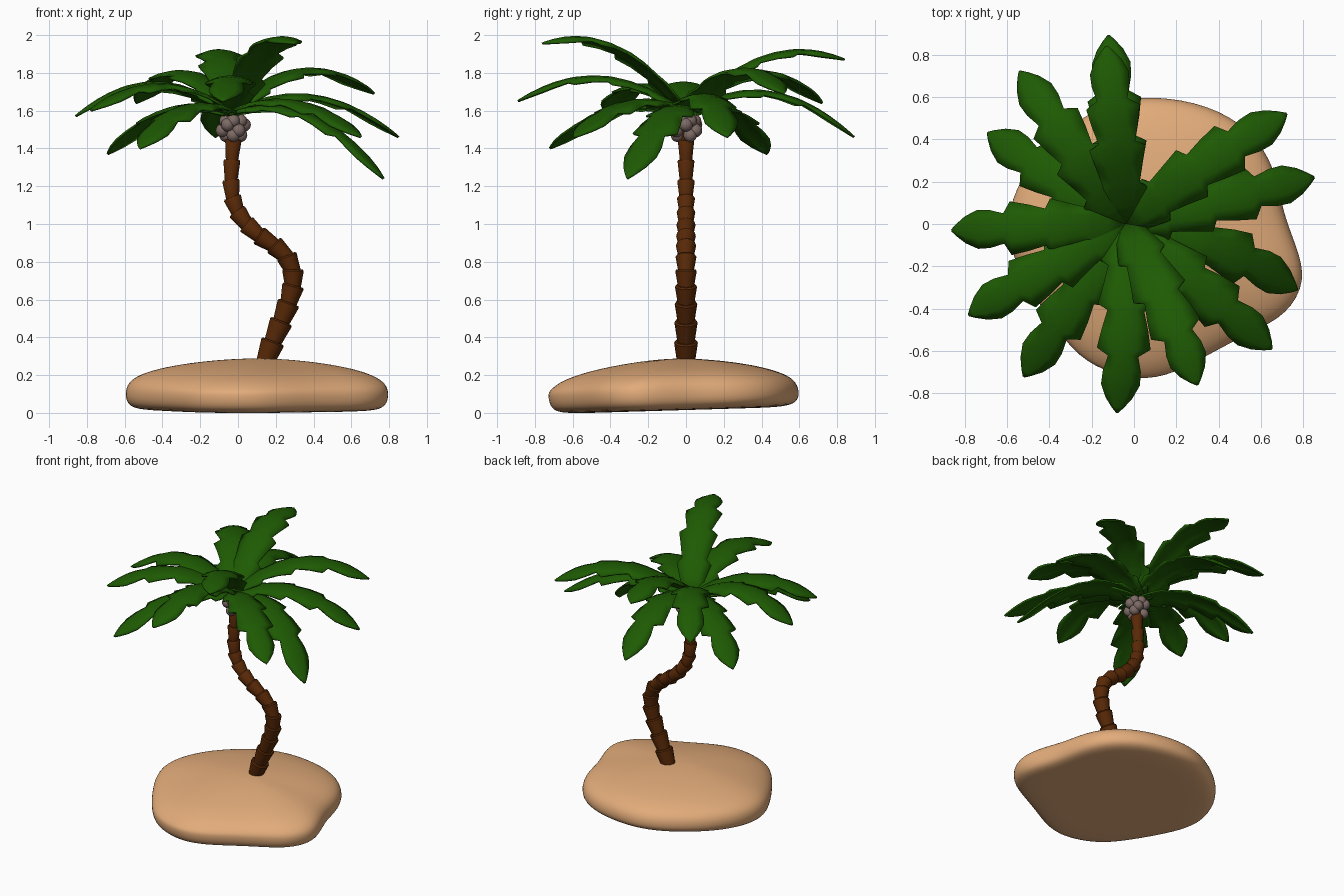
import bpy, bmesh, math
from mathutils import Vector

cube = bpy.data.objects.get("Cube")
if cube:
    bpy.data.objects.remove(cube, do_unlink=True)


def material(name, rgb):
    m = bpy.data.materials.new(name)
    m.use_nodes = True
    m.diffuse_color = (*rgb, 1)
    bsdf = m.node_tree.nodes["Principled BSDF"]
    bsdf.inputs["Base Color"].default_value = (*rgb, 1)
    bsdf.inputs["Roughness"].default_value = 0.8
    return m


sand = material("sand", (0.76, 0.41, 0.195))
bark = material("bark", (0.10, 0.022, 0.002))
leaf = material("leaf green", (0.013, 0.103, 0.001))
shell = material("coconut shell", (0.205, 0.145, 0.13))


def finish(bm, name, mat, angle):
    bmesh.ops.recalc_face_normals(bm, faces=bm.faces[:])
    mesh = bpy.data.meshes.new(name)
    bm.to_mesh(mesh)
    bm.free()
    mesh.materials.append(mat)
    obj = bpy.data.objects.new(name, mesh)
    bpy.context.collection.objects.link(obj)
    bpy.ops.object.select_all(action="DESELECT")
    obj.select_set(True)
    bpy.context.view_layer.objects.active = obj
    bpy.ops.object.shade_smooth_by_angle(angle=math.radians(angle))
    return obj


def bridge(bm, a, b, closed=True):
    n = len(a)
    for i in range(n if closed else n - 1):
        j = (i + 1) % n
        bm.faces.new((a[i], a[j], b[j], b[i]))


# Sandy island: one outline scaled through a rounded height profile
outline = [(0.1, 0.61), (0.35, 0.57), (0.56, 0.45), (0.675, 0.26), (0.705, 0.06),
           (0.775, -0.11), (0.82, -0.27), (0.73, -0.43), (0.57, -0.51), (0.39, -0.6),
           (0.2, -0.71), (0.02, -0.75), (-0.2, -0.68), (-0.32, -0.57), (-0.44, -0.4),
           (-0.56, -0.2), (-0.615, -0.03), (-0.57, 0.17), (-0.44, 0.36), (-0.25, 0.51),
           (-0.08, 0.59)]
profile = [(0.55, 0.015), (0.88, 0.015), (0.98, 0.04), (1, 0.1), (0.98, 0.16),
           (0.89, 0.205), (0.7, 0.243), (0.45, 0.27), (0.2, 0.285)]
mid = Vector((0.1, -0.04))
bm = bmesh.new()
rings = []
for s, z in profile:
    ring = []
    for p in outline:
        q = mid + (Vector(p) - mid) * s
        # the base rises to the back and the top slopes down to the front
        tilt = 0.03 * q.y if z < 0.05 else 0
        if z > 0.15:
            tilt = 0.06 * min(0, q.y + 0.1)
        ring.append(bm.verts.new((q.x, q.y, z + tilt)))
    rings.append(ring)
for a, b in zip(rings, rings[1:]):
    bridge(bm, a, b)
for ring, z in ((rings[0], 0.015), (rings[-1], 0.289)):
    c = bm.verts.new((mid.x, mid.y, z))
    for i in range(len(ring)):
        bm.faces.new((ring[i], ring[(i + 1) % len(ring)], c))
island = finish(bm, "island", sand, 180)
sub = island.modifiers.new("soften", "SUBSURF")
sub.levels = sub.render_levels = 2

# Curved trunk: flared bark segments stacked along a bent path
path = [Vector((x, 0, z)) for x, z in
        [(0.14, 0.26), (0.19, 0.39), (0.24, 0.51), (0.28, 0.62), (0.295, 0.72),
         (0.27, 0.81), (0.2, 0.88), (0.11, 0.94), (0.035, 1.01), (-0.015, 1.09),
         (-0.035, 1.18), (-0.035, 1.3), (-0.025, 1.42), (-0.03, 1.55)]]


def along(u):
    """Smooth point on the path, u from 0 to 1."""
    f = min(u, 0.9999) * (len(path) - 1)
    i, t = int(f), f - int(f)
    p = [path[max(0, min(len(path) - 1, k))] for k in (i - 1, i, i + 1, i + 2)]
    return 0.5 * (2 * p[1] + (p[2] - p[0]) * t
                  + (2 * p[0] - 5 * p[1] + 4 * p[2] - p[3]) * t * t
                  + (3 * p[1] - p[0] - 3 * p[2] + p[3]) * t ** 3)


SEGMENTS, SIDES = 15, 12
bm = bmesh.new()
for k in range(SEGMENTS):
    low, high = along(k / SEGMENTS), along((k + 1) / SEGMENTS)
    axis = (high - low).normalized()
    across = axis.cross(Vector((0, 1, 0)))
    r = 0.063 - 0.023 * k / SEGMENTS
    rings = []
    for centre, radius in ((low - axis * 0.015, r * 0.7), (high, r),
                           (high + axis * 0.008, r * 0.9)):
        rings.append([bm.verts.new(centre + radius * (
            across * math.cos(a) + Vector((0, 1, 0)) * math.sin(a)))
            for a in (math.tau * i / SIDES for i in range(SIDES))])
    for a, b in zip(rings, rings[1:]):
        bridge(bm, a, b)
    bm.faces.new(rings[0])
    bm.faces.new(rings[-1])
finish(bm, "trunk", bark, 40)

# Coconuts: a ring with a few tucked above and below
nuts = [(0.058, 60 * i, 1.51 + 0.015 * (-1) ** i) for i in range(6)]
nuts += [(0.045, 30 + 120 * i, 1.47) for i in range(3)]
nuts += [(0.045, 90 + 60 * i, 1.545) for i in range(6)]
for n, (r, deg, z) in enumerate(nuts):
    bm = bmesh.new()
    bmesh.ops.create_uvsphere(bm, u_segments=14, v_segments=10, radius=0.036)
    a = math.radians(deg)
    bmesh.ops.translate(bm, verts=bm.verts[:],
                        vec=(-0.025 + r * math.cos(a), r * math.sin(a), z))
    finish(bm, f"coconut_{n + 1}", shell, 180)

# Palm fronds: folded, serrated blades arching from the crown
blade = [(0, 0.06), (0.1, 0.085), (0.2, 0.118), (0.225, 0.085), (0.33, 0.108), (0.43, 0.132),
         (0.46, 0.085), (0.56, 0.108), (0.66, 0.125), (0.7, 0.07), (0.78, 0.088),
         (0.85, 0.09), (0.92, 0.062), (0.97, 0.028), (1, 0.003)]
crown = Vector((-0.04, 0.0, 1.59))


def frond(name, tip, mid_z, bend):
    tip = Vector(tip)
    flat = Vector((tip.x - crown.x, tip.y - crown.y, 0))
    side = Vector((-flat.y, flat.x, 0)).normalized()
    ctrl = 2 * mid_z - 0.5 * (crown.z + tip.z)
    bm = bmesh.new()
    rows = []
    for t, w in blade:
        p = crown + flat * t + side * bend * 4 * t * (1 - t)
        p.z = (1 - t) ** 2 * crown.z + 2 * t * (1 - t) * ctrl + t * t * tip.z
        rows.append([bm.verts.new(p + side * w * u - Vector((0, 0, 0.25 * w * u * u)))
                     for u in (-1, -0.5, 0, 0.5, 1)])
    for a, b in zip(rows, rows[1:]):
        bridge(bm, a, b, closed=False)
    obj = finish(bm, name, leaf, 35)
    thick = obj.modifiers.new("thickness", "SOLIDIFY")
    thick.thickness = 0.012
    thick.offset = 0


fronds = [((0.72, 0.52, 1.69), 1.82, 0.02), ((0.85, 0.22, 1.46), 1.68, 0),
          ((0.77, -0.31, 1.24), 1.58, 0.05), ((0.65, -0.59, 1.46), 1.65, 0),
          ((0.3, -0.76, 1.955), 1.94, 0.015), ((-0.08, -0.89, 1.65), 1.78, 0.02),
          ((-0.52, -0.72, 1.4), 1.62, 0), ((-0.78, -0.43, 1.6), 1.74, 0),
          ((-0.86, -0.03, 1.57), 1.75, 0), ((-0.69, 0.43, 1.37), 1.61, 0),
          ((-0.54, 0.72, 1.64), 1.81, 0), ((-0.13, 0.84, 1.87), 1.89, 0),
          ((-0.12, 0.89, 1.46), 1.7, 0)]
for n, (tip, mid_z, bend) in enumerate(fronds):
    frond(f"frond_{n + 1}", tip, mid_z, bend)
